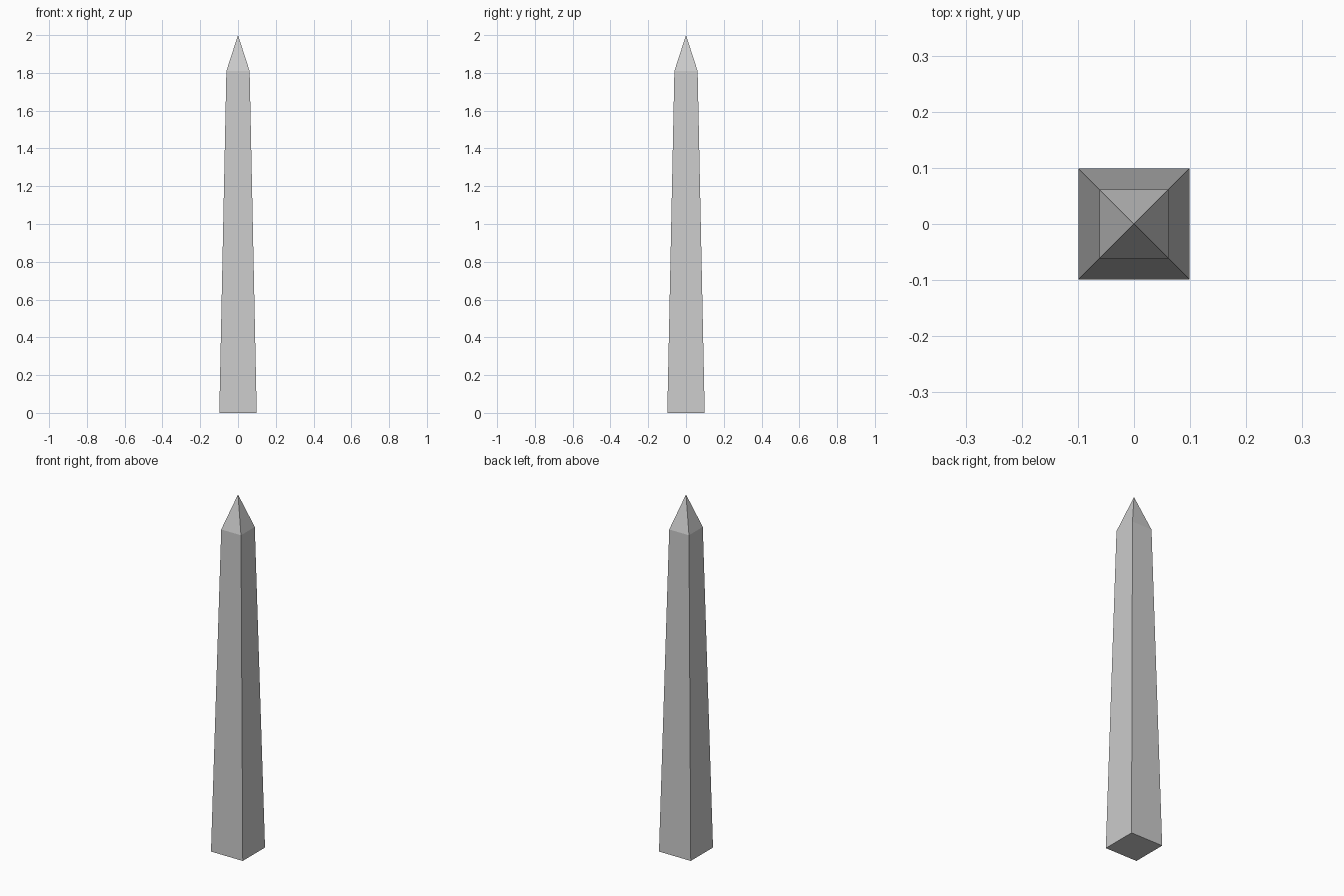
import bpy
import bmesh

if "Cube" in bpy.data.objects:
    bpy.data.objects.remove(bpy.data.objects["Cube"])

BASE, SHOULDER = 0.099, 0.0615   # half widths
SHOULDER_Z, TOP_Z = 1.81, 2.0


def square(bm, half, z):
    corners = ((-1, -1), (1, -1), (1, 1), (-1, 1))
    return [bm.verts.new((x * half, y * half, z)) for x, y in corners]


# Tapered square shaft with a pyramid tip, as one closed flat-shaded solid
bm = bmesh.new()
base = square(bm, BASE, 0)
shoulder = square(bm, SHOULDER, SHOULDER_Z)
apex = bm.verts.new((0, 0, TOP_Z))
bm.faces.new(base[::-1])
for i in range(4):
    j = (i + 1) % 4
    bm.faces.new((base[i], base[j], shoulder[j], shoulder[i]))
    bm.faces.new((shoulder[i], shoulder[j], apex))

mesh = bpy.data.meshes.new("obelisk")
bm.to_mesh(mesh)
bm.free()
bpy.context.collection.objects.link(bpy.data.objects.new("obelisk", mesh))
